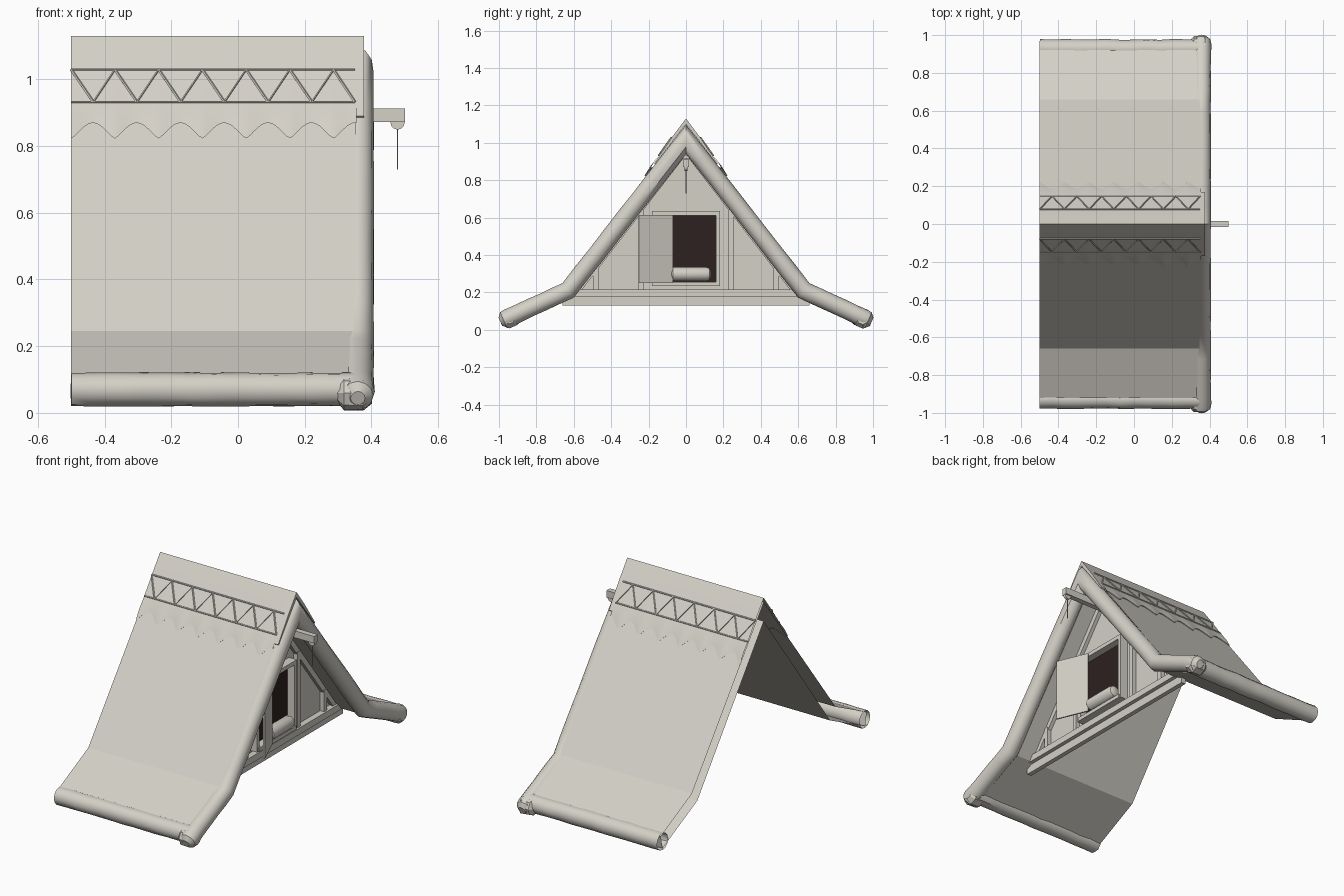
import bpy, bmesh, math, random
from mathutils import Vector

if "Cube" in bpy.data.objects:
    bpy.data.objects.remove(bpy.data.objects["Cube"])

random.seed(4)


def material(name, rgb):
    m = bpy.data.materials.new(name)
    m.diffuse_color = (*rgb, 1)
    m.use_nodes = True
    m.node_tree.nodes["Principled BSDF"].inputs["Base Color"].default_value = m.diffuse_color
    return m


PALE = material("pale_plaster", (0.66, 0.635, 0.575))
DARK = material("dark_opening", (0.026, 0.015, 0.014))


def make(name, verts, faces, mat=PALE, smooth=False):
    me = bpy.data.meshes.new(name)
    me.from_pydata([tuple(v) for v in verts], [], faces)
    bm = bmesh.new()
    bm.from_mesh(me)
    bmesh.ops.recalc_face_normals(bm, faces=bm.faces)
    bm.to_mesh(me)
    bm.free()
    me.materials.append(mat)
    ob = bpy.data.objects.new(name, me)
    bpy.context.collection.objects.link(ob)
    if smooth:
        bpy.ops.object.select_all(action='DESELECT')
        ob.select_set(True)
        bpy.context.view_layer.objects.active = ob
        bpy.ops.object.shade_smooth_by_angle(angle=math.radians(35))
    return ob


def prism(name, profile, x0, x1, mat=PALE, capped=True):
    """Extrude a (y, z) outline along x."""
    n = len(profile)
    verts = [(x, y, z) for x in (x0, x1) for y, z in profile]
    faces = [tuple(range(n)), tuple(range(n, 2 * n))] if capped else []
    faces += [(i, (i + 1) % n, n + (i + 1) % n, n + i) for i in range(n)]
    return make(name, verts, faces, mat)


def box(name, x0, x1, y0, y1, z0, z1, mat=PALE):
    return prism(name, [(y0, z0), (y1, z0), (y1, z1), (y0, z1)], x0, x1, mat)


def tube(name, path, radii, sides=10, wobble=0.0, smooth=True, start_cap=True):
    """Sweep a round section along a path, mitred at bends, with rough bark wobble."""
    path = [Vector(p) for p in path]
    verts, faces = [], []
    last = len(path) - 1
    for i, p in enumerate(path):
        d0 = (p - path[i - 1]).normalized() if i else (path[1] - p).normalized()
        d1 = (path[i + 1] - p).normalized() if i < last else d0
        t = (d0 + d1).normalized()
        ref = Vector((1, 0, 0)) if abs(t.x) < 0.7 else Vector((0, 0, 1))
        u = t.cross(ref).normalized()
        v = t.cross(u)
        u /= max(t.dot(d0), 0.5)
        for k in range(sides):
            a = 2 * math.pi * k / sides
            r = radii[i] * (1 + random.uniform(-wobble, wobble))
            verts.append(p + (u * math.cos(a) + v * math.sin(a)) * r)
    for i in range(last):
        for k in range(sides):
            a, b = i * sides, (i + 1) * sides
            j = (k + 1) % sides
            faces.append((a + k, a + j, b + j, b + k))
    if start_cap:
        faces.append(tuple(range(sides)))
    faces.append(tuple(range(len(verts) - sides, len(verts))))
    return make(name, verts, faces, PALE, smooth)


def mirrored(half):
    """Outline from a right-hand run that starts on the centre line."""
    return [(-y, z) for y, z in reversed(half[1:])] + half


# Bent hollow roof shell, open at its ends
outer = [(0, 1.105), (0.66, 0.245), (0.945, 0.106)]
inner = [(0, 0.995), (0.61, 0.185), (0.93, 0.03)]
prism("roof", mirrored(outer) + list(reversed(mirrored(inner))), -0.5, 0.352, capped=False)

# Ridge cap overhang at the gable
cap_out = [(0, 1.13), (0.08, 1.023), (0.17, 0.89)]
cap_in = [(0, 1.10), (0.07, 1.01), (0.165, 0.885)]
prism("ridge_cap_end", mirrored(cap_out) + list(reversed(mirrored(cap_in))), 0.34, 0.377)

# Gable wall
prism("gable_wall", mirrored([(0, 0.995), (0.61, 0.19), (0.61, 0.15)]), 0.17, 0.2)

# Sill beams
box("sill_plate", 0.185, 0.212, -0.66, 0.66, 0.13, 0.178)
box("sill_beam", 0.185, 0.235, -0.62, 0.62, 0.178, 0.216)

# Bargeboard log: one bent pole running over the apex
half = []
for a, b, n in (((0, 1.018), (0.63, 0.211), 8), ((0.63, 0.211), (0.962, 0.058), 5)):
    for i in range(n):
        f = i / n
        half.append((a[0] + (b[0] - a[0]) * f, a[1] + (b[1] - a[1]) * f, 0.048))
half += [(0.95, 0.063, 0.05), (0.975, 0.052, 0.046), (0.993, 0.044, 0.022)]
run = [(-y, z, r) for y, z, r in reversed(half[1:])] + half
tube("gable_log", [(0.359, y, z) for y, z, r in run], [r for y, z, r in run], 12, 0.025)

for s in (-1, 1):
    side = "left" if s < 0 else "right"
    # Eave log
    xs = [-0.5 + 0.85 * i / 12 for i in range(13)]
    tube("eave_log_" + side,
         [(x, s * (0.928 + random.uniform(-.002, .002)), 0.07) for x in xs],
         [0.05] * 13, 12, 0.03, start_cap=False)
    # Faceted knot at the corner
    tube("corner_knot_" + side,
         [(x, s * 0.945, 0.06) for x in (0.297, 0.318, 0.375, 0.402)],
         [0.028, 0.05, 0.053, 0.03], 8, 0.06, smooth=False)

    # Wall rafters and studs
    prism("wall_rafter_" + side,
          [(0, 0.985), (s * 0.61, 0.19), (s * 0.575, 0.19), (0, 0.935)], 0.19, 0.222)
    for y, top in ((0.24, 0.655), (0.483, 0.34)):
        box("wall_stud_" + side, 0.19, 0.225, s * y - 0.014, s * y + 0.014, 0.21, top)

    # Ridge cap sheet with a scalloped hem
    n, verts = 78, []
    for i in range(n + 1):
        x = -0.5 + 0.855 * i / n
        w = abs(math.sin(math.pi * (x + 0.5) / 0.131))
        zb = 0.822 + 0.047 * w ** 1.3
        yb = (1.105 - zb) / 1.303 + 0.006
        ym, zm = (yb + 0.148) / 2 + 0.005 - 0.003 * w, (zb + 0.928) / 2
        row = [(0, 1.13), (0.08, 1.023), (0.148, 0.928), (ym, zm), (yb, zb), (yb - 0.012, zb)]
        verts += [(x, s * y, z) for y, z in row]
    faces = [(6 * i + k, 6 * i + 6 + k, 6 * i + 7 + k, 6 * i + 1 + k)
             for i in range(n) for k in range(5)]
    make("ridge_cap_" + side, verts, faces, PALE, True)

    # Lattice trim half sunk into the cap
    tr = lambda x, z: (x, s * (0.08 + (1.026 - z) * 0.71), z + 0.001)
    tube("trim_top_rod_" + side, [tr(-0.5, 1.028), tr(0.35, 1.028)], [0.004] * 2, 6)
    tube("trim_low_rod_" + side, [tr(-0.5, 0.931), tr(0.35, 0.931)], [0.0035] * 2, 6)
    for i in range(7):
        x = -0.5 + 0.131 * i
        tube("trim_lattice_" + side, [tr(x, 1.028), tr(min(x + 0.066, 0.35), 0.931)], [0.004] * 2, 5)
        if i < 6:
            tube("trim_lattice_" + side, [tr(x + 0.066, 0.931), tr(x + 0.131, 1.028)],
                 [0.003] * 2, 5)

# Window opening and frame
box("window_opening", 0.198, 0.207, -0.165, 0.165, 0.25, 0.615, DARK)
for s in (-1, 1):
    box("window_jamb", 0.195, 0.25, s * 0.172 - 0.011, s * 0.172 + 0.011, 0.235, 0.635)
box("window_head", 0.195, 0.25, -0.172, 0.172, 0.612, 0.635)
box("window_sill", 0.195, 0.255, -0.172, 0.172, 0.235, 0.257)

# Open shutter
sh = [(0.272, -0.07), (0.347, -0.25), (0.34, -0.254), (0.265, -0.074)]
make("shutter", [(x, y, z) for z in (0.25, 0.615) for x, y in sh],
     [(0, 1, 2, 3), (4, 5, 6, 7)] + [(i, (i + 1) % 4, 4 + (i + 1) % 4, 4 + i) for i in range(4)])

# Bolster on the window sill
tube("bolster", [(0.245, y, 0.298) for y in (-0.085, -0.07, 0.11, 0.126, 0.133)],
     [0.025, 0.037, 0.037, 0.031, 0.018], 14)

# Hoist beam, pulley and rope
box("hoist_beam", 0.17, 0.5, -0.016, 0.016, 0.872, 0.912)
prism("hoist_brace", [(-0.04, 0.915), (0.04, 0.915), (0, 0.965)], 0.19, 0.23)
tube("pulley", [(0.478, -0.008, 0.87), (0.478, 0.008, 0.87)], [0.021] * 2, 16)
tube("rope", [(0.478, 0, 0.87), (0.478, 0, 0.73)], [0.0025] * 2, 6)
